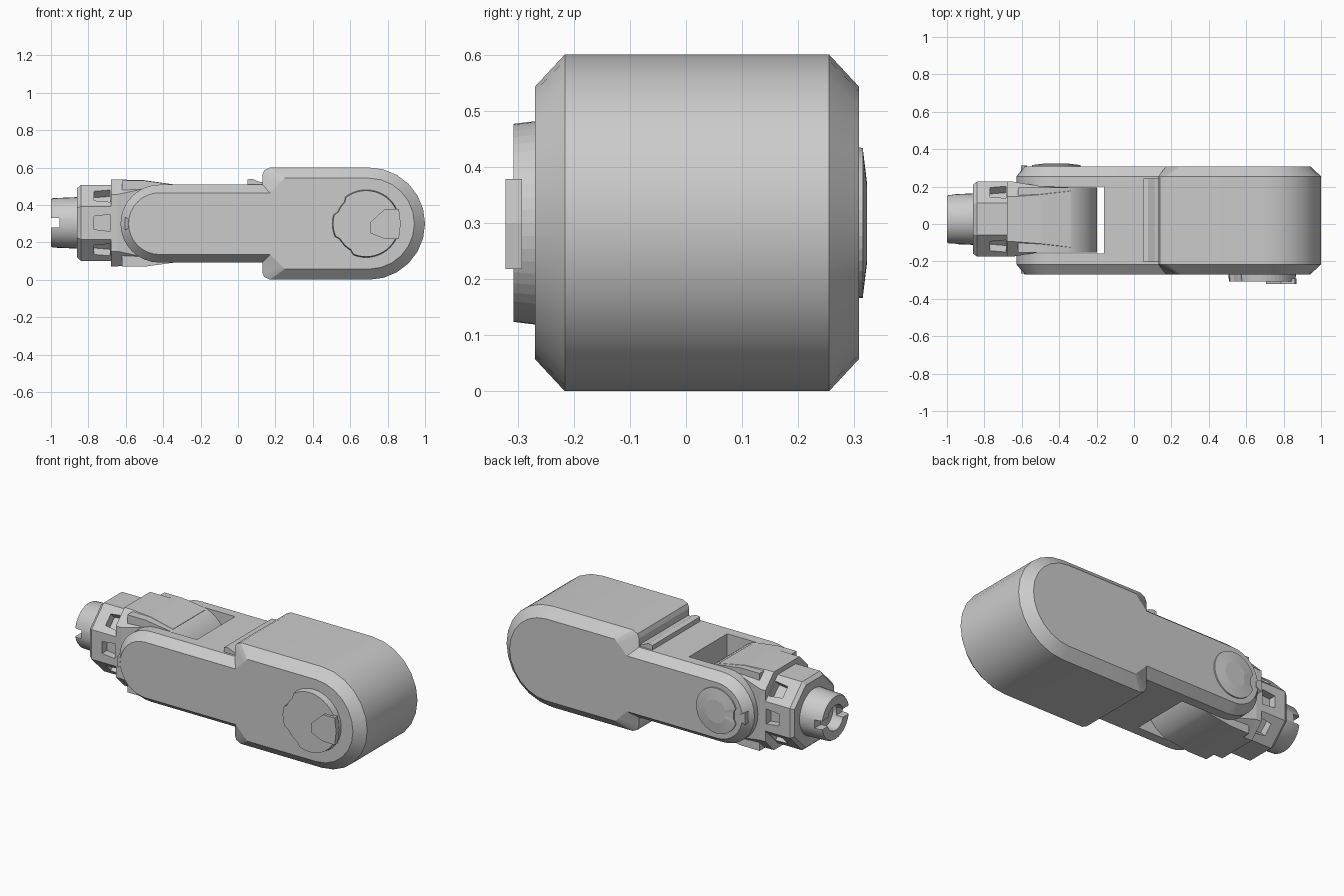
import bpy, bmesh
from math import sin, cos, pi, radians

if "Cube" in bpy.data.objects:
    bpy.data.objects.remove(bpy.data.objects["Cube"])

YC, ZC = 0.023, 0.3


def loft(name, rings):
    """Skin equal-length rings of 3D points and cap both ends."""
    bm = bmesh.new()
    vs = [[bm.verts.new(p) for p in r] for r in rings]
    n = len(vs[0])
    for a, b in zip(vs, vs[1:]):
        for i in range(n):
            j = (i + 1) % n
            bm.faces.new((a[i], a[j], b[j], b[i]))
    bm.faces.new(vs[0][::-1])
    bm.faces.new(vs[-1])
    bmesh.ops.recalc_face_normals(bm, faces=bm.faces)
    me = bpy.data.meshes.new(name)
    bm.to_mesh(me)
    bm.free()
    ob = bpy.data.objects.new(name, me)
    bpy.context.collection.objects.link(ob)
    return ob


def smooth(ob, angle=30):
    bpy.ops.object.select_all(action='DESELECT')
    ob.select_set(True)
    bpy.context.view_layer.objects.active = ob
    bpy.ops.object.shade_smooth_by_angle(angle=radians(angle))


def at_y(pts, y):
    return [(x, y, z) for x, z in pts]


def arc(cx, cz, r, a0, a1, n):
    return [(cx + r * cos(radians(a0 + (a1 - a0) * i / n)),
             cz + r * sin(radians(a0 + (a1 - a0) * i / n))) for i in range(n + 1)]


def mirrored(top):
    """Complete an upper-half outline that starts and ends on the centre line."""
    return top + [(x, 2 * ZC - z) for x, z in top[-2:0:-1]]


def box(name, x0, x1, y0, y1, z0, z1):
    q = [(x0, z0), (x1, z0), (x1, z1), (x0, z1)]
    return loft(name, [at_y(q, y0), at_y(q, y1)])


def cut(ob, cutter):
    m = ob.modifiers.new("cut", 'BOOLEAN')
    m.operation, m.solver, m.object = 'DIFFERENCE', 'EXACT', cutter
    bpy.context.view_layer.objects.active = ob
    bpy.ops.object.modifier_apply(modifier=m.name)
    bpy.data.objects.remove(cutter)


def octagon(x, hy, hz, c):
    q = [(hy, hz - c), (hy - c, hz), (c - hy, hz), (-hy, hz - c),
         (-hy, c - hz), (c - hy, -hz), (hy - c, -hz), (hy, c - hz)]
    return [(x, YC + 0.005 + y, ZC + 0.004 + z) for y, z in q]


def circle_x(x, r, n=32):
    return [(x, YC + 0.005 + r * cos(2 * pi * i / n), ZC + 0.004 + r * sin(2 * pi * i / n))
            for i in range(n)]


# arm body: stepped stadium with chamfered sides
outer = mirrored(arc(0.7, ZC, 0.3, 0, 90, 6) + [(0.17, 0.6), (0.14, 0.585), (0.13, 0.56), (0.13, 0.508)]
                 + arc(-0.42, ZC, 0.208, 90, 180, 8))
inner = mirrored(arc(0.7, ZC, 0.243, 0, 90, 6) + [(0.25, 0.543), (0.24, 0.533), (0.23, 0.523), (0.172, 0.465)]
                 + arc(-0.42, ZC, 0.165, 90, 180, 8))
arm = loft("arm_body", [at_y(inner, -0.267), at_y(outer, -0.214), at_y(outer, 0.257), at_y(inner, 0.31)])
cut(arm, box("fork_cutter", -0.8, -0.16, -0.155, 0.202, -0.2, 0.8))
smooth(arm, 20)

# seal ridge across the top of the step
ridge = [(0.05, 0.5), (0.05, 0.535), (0.075, 0.54), (0.11, 0.525), (0.135, 0.52), (0.2, 0.545), (0.2, 0.5)]
loft("seal_ridge", [at_y(ridge, -0.2), at_y(ridge, 0.245)])

# wrist knuckle turning inside the fork
knuckle = mirrored(arc(-0.42, ZC, 0.222, 0, 70, 10) + [(-0.5, 0.53), (-0.62, 0.53), (-0.62, ZC)])
smooth(loft("wrist_knuckle", [at_y(knuckle, -0.15), at_y(knuckle, 0.197)]), 20)

# faceted wrist shoulder
loft("wrist_shoulder", [octagon(-0.68, 0.2, 0.232, 0.08), octagon(-0.645, 0.2, 0.232, 0.08),
                        octagon(-0.5, 0.176, 0.228, 0.045), octagon(-0.34, 0.17, 0.205, 0.02)])

# eight-sided collar with windows
collar = loft("wrist_collar", [octagon(-0.86, 0.185, 0.185, 0.105), octagon(-0.84, 0.2, 0.203, 0.115),
                               octagon(-0.67, 0.2, 0.203, 0.115)])
for k in (-1, 0, 1, 3, 4, 5):
    a = k * pi / 4
    w = []
    for r in (0.155, 0.26):
        w.append([(x, YC + 0.005 + r * cos(a) - t * sin(a), ZC + 0.004 + r * sin(a) + t * cos(a))
                  for x, t in ((-0.77, -0.035), (-0.685, -0.045), (-0.685, 0.045), (-0.77, 0.035))])
    cut(collar, loft("window_cutter", w))

# tool flange with bore and slots
flange = loft("tool_flange", [circle_x(-1.0, 0.126), circle_x(-0.99, 0.132), circle_x(-0.85, 0.138)])
cut(flange, loft("bore_cutter", [circle_x(-1.1, 0.075), circle_x(-0.93, 0.075)]))
cut(flange, box("slot_cutter", -1.1, -0.955, -0.3, 0.3, 0.28, 0.33))
smooth(flange, 30)

# front joint cap with notched rim and raised latch
rim = []
for i in range(48):
    d = i * 7.5
    r = 0.166 if 135 <= d <= 158 or 205 <= d <= 240 else 0.182
    rim.append((0.685 + r * cos(radians(d)), ZC + r * sin(radians(d))))
shrunk = [(0.685 + (x - 0.685) * 0.97, ZC + (z - ZC) * 0.97) for x, z in rim]
loft("front_cap", [at_y(rim, -0.26), at_y(shrunk, -0.305)])
latch = [(0.705, 0.25), (0.705, 0.305), (0.785, 0.378), (0.86, 0.378), (0.87, 0.3), (0.86, 0.218), (0.785, 0.218)]
loft("front_cap_latch", [at_y(latch, -0.29), at_y(latch, -0.32)])

# rear pivot cap, shallow dome with a notch
rear = [(0.135 if not 165 <= i * 10 <= 195 else 0.115, radians(i * 10)) for i in range(36)]
loft("rear_cap", [[(-0.42 + s * r * cos(a), y, ZC + s * r * sin(a)) for r, a in rear]
                  for y, s in ((0.3, 1), (0.317, 0.99), (0.325, 0.5))])

# alignment tabs on both fork cheeks
for side, y0, y1 in (("front", -0.262, -0.2), ("rear", 0.2, 0.315)):
    tab = mirrored([(-0.572, ZC), (-0.572, 0.318), (-0.605, 0.335), (-0.605, ZC)])
    loft(side + "_tab", [at_y(tab, y0), at_y(tab, y1)])

# recentre on the ground footprint
for ob in bpy.context.scene.objects:
    ob.location.y = -0.002
